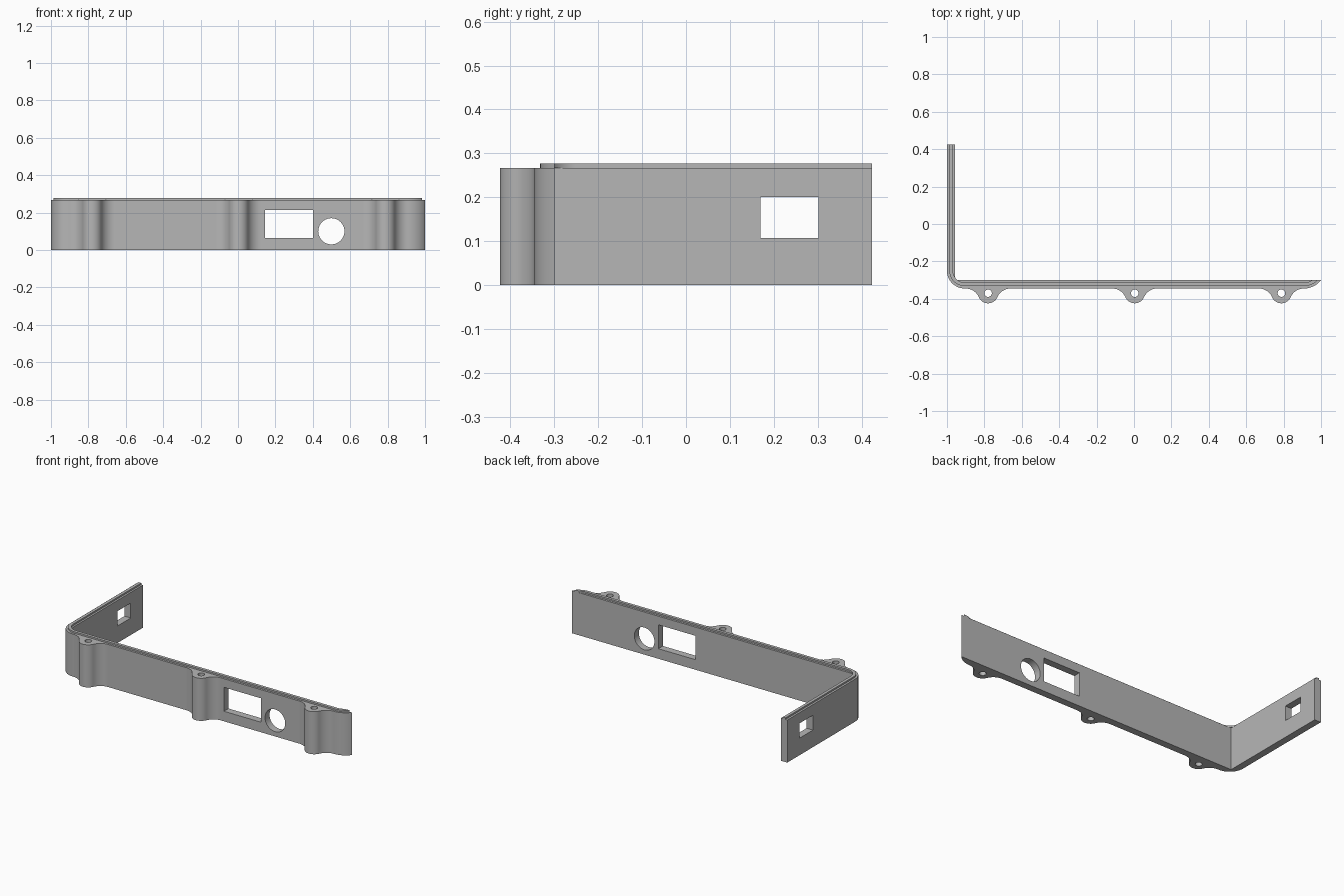
import bpy, bmesh
from math import sin, cos, asin, atan2, sqrt, pi, radians

cube = bpy.data.objects.get("Cube")
if cube:
    bpy.data.objects.remove(cube, do_unlink=True)

WALL_TOP, LIP_TOP = 0.267, 0.277
BACK, OUTER, INNER = 0.424, -0.345, -0.30
SIDE_INNER = -0.956
CORNER = 0.095
BOSS_XS, BOSS_Y, BOSS_R, FLARE = (-0.78, 0.004, 0.788), -0.37, 0.054, 0.12

grey = bpy.data.materials.new("plain grey")
grey.use_nodes = True
grey.diffuse_color = (0.47, 0.47, 0.47, 1)
grey.node_tree.nodes["Principled BSDF"].inputs["Base Color"].default_value = grey.diffuse_color


def arc(cx, cy, r, a0, a1, n=12):
    angles = [a0 + (a1 - a0) * i / n for i in range(n + 1)]
    return [(cx + r * cos(a), cy + r * sin(a)) for a in angles]


def boss_outline(x):
    """Round screw boss blended into the wall by two concave fillets."""
    gap = OUTER - BOSS_Y
    f = (FLARE ** 2 + gap ** 2 - BOSS_R ** 2) / (2 * (BOSS_R + gap))
    a = atan2(f - gap, FLARE)
    return (arc(x - FLARE, OUTER - f, f, pi / 2, a)
            + arc(x, BOSS_Y, BOSS_R, pi + a, 2 * pi - a, 20)[1:]
            + arc(x + FLARE, OUTER - f, f, pi - a, pi / 2)[1:])


def outer_edge(inset, bosses=False):
    """Outer line of the L-shaped wall, moved inwards by inset."""
    pts = [(-1 + inset, BACK)]
    pts += arc(-1 + CORNER, OUTER + CORNER, CORNER - inset, pi, 1.5 * pi)
    if bosses:
        for x in BOSS_XS:
            pts += boss_outline(x)
    start = BOSS_XS[-1] + FLARE
    rise = INNER - OUTER
    r = ((1 - start) ** 2 + rise ** 2) / (2 * rise)
    end = asin((INNER - OUTER - r) / (r - inset))
    tip = arc(start, OUTER + r, r - inset, -pi / 2, end)
    return pts + (tip[1:] if bosses else tip)


def prism(name, outline, z0, z1):
    bm = bmesh.new()
    base = bm.faces.new([bm.verts.new((x, y, z0)) for x, y in outline])
    top = bmesh.ops.extrude_face_region(bm, geom=[base])["geom"]
    bmesh.ops.translate(bm, vec=(0, 0, z1 - z0),
                        verts=[v for v in top if isinstance(v, bmesh.types.BMVert)])
    bmesh.ops.recalc_face_normals(bm, faces=bm.faces)
    mesh = bpy.data.meshes.new(name)
    bm.to_mesh(mesh)
    bm.free()
    mesh.materials.append(grey)
    obj = bpy.data.objects.new(name, mesh)
    bpy.context.collection.objects.link(obj)
    return obj


def box(name, x0, x1, y0, y1, z0, z1):
    return prism(name, [(x0, y0), (x1, y0), (x1, y1), (x0, y1)], z0, z1)


def finish(obj):
    bpy.ops.object.select_all(action='DESELECT')
    obj.select_set(True)
    bpy.context.view_layer.objects.active = obj
    bpy.ops.object.shade_smooth_by_angle(angle=radians(30))
    weighted = obj.modifiers.new("even shading", 'WEIGHTED_NORMAL')
    weighted.keep_sharp = True


# L-shaped wall with screw bosses
wall = prism("bracket_wall",
             outer_edge(0, True) + [(SIDE_INNER, INNER), (SIDE_INNER, BACK)], 0, WALL_TOP)

# Cutters: screw holes, port window, round port, side window
cutters = [prism("screw_hole_cutter", arc(x, BOSS_Y, 0.02, 0, 2 * pi, 24)[:-1], -0.1, 0.4)
           for x in BOSS_XS]
cutters.append(box("port_window_cutter", 0.144, 0.402, -0.4, -0.2, 0.063, 0.213))
cutters.append(box("side_window_cutter", -1.1, -0.9, 0.17, 0.302, 0.107, 0.2))
round_port = prism("round_port_cutter", arc(0, 0, 0.07, 0, 2 * pi, 40)[:-1], -0.1, 0.1)
round_port.rotation_euler.x = pi / 2
round_port.location = (0.499, -0.32, 0.1)
cutters.append(round_port)

for c in cutters:
    c.hide_render = True
    cut = wall.modifiers.new(c.name, 'BOOLEAN')
    cut.operation, cut.solver, cut.object = 'DIFFERENCE', 'EXACT', c

# Bake the cuts and drop the cutters
depsgraph = bpy.context.evaluated_depsgraph_get()
cut_mesh = bpy.data.meshes.new_from_object(wall.evaluated_get(depsgraph))
wall.modifiers.clear()
wall.data = cut_mesh
for c in cutters:
    bpy.data.objects.remove(c, do_unlink=True)

# Thin locating lip along the top of the wall
lip = prism("top_lip", outer_edge(0.013) + outer_edge(0.032)[::-1], WALL_TOP, LIP_TOP)

for part in (wall, lip):
    finish(part)
